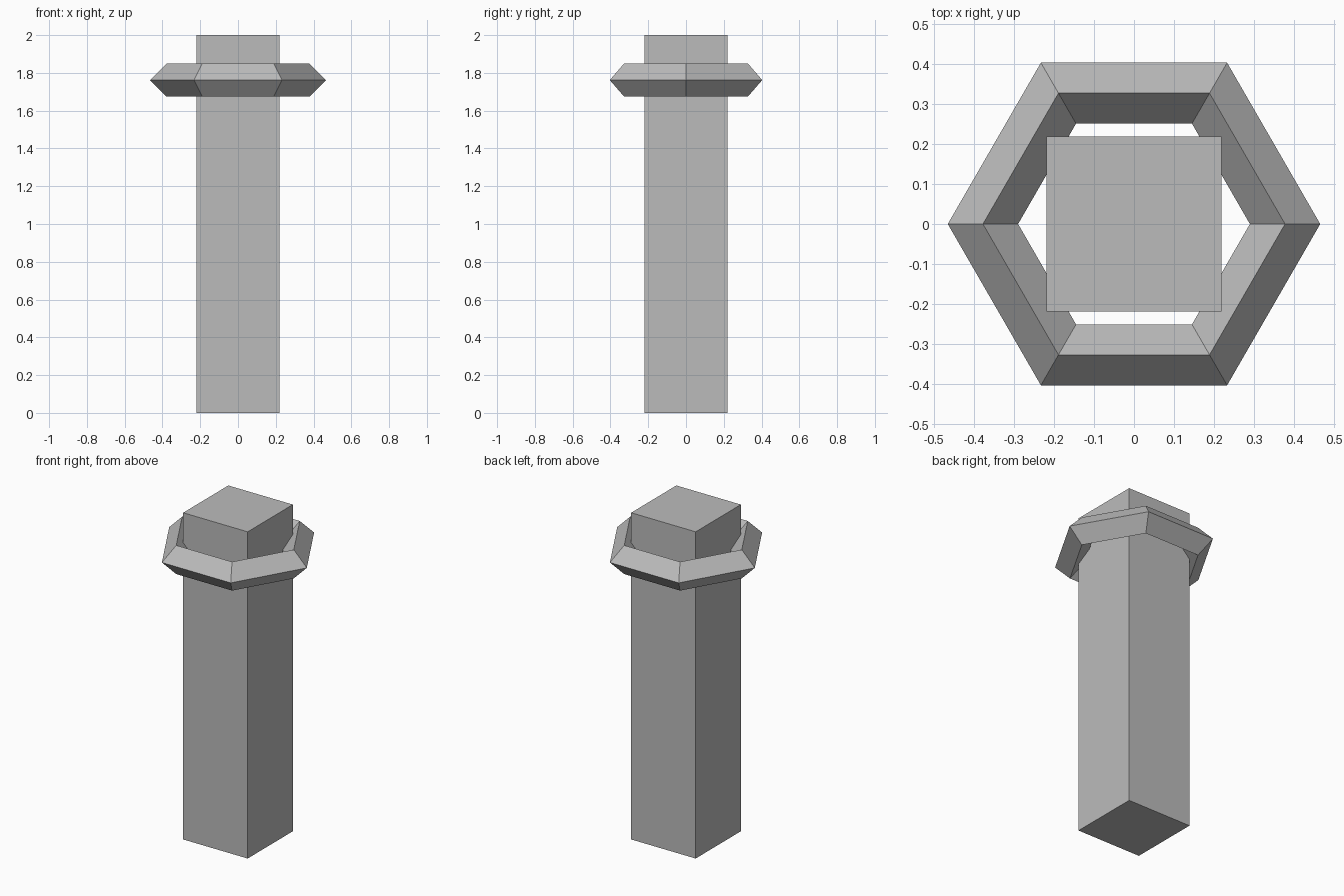
import bpy

# Remove the default cube
old = bpy.data.objects.get("Cube")
if old:
    bpy.data.objects.remove(old, do_unlink=True)

# Single plain grey
grey = bpy.data.materials.new("plain_grey")
grey.use_nodes = True
colour = (0.5, 0.5, 0.5, 1)
grey.diffuse_color = colour
grey.node_tree.nodes["Principled BSDF"].inputs["Base Color"].default_value = colour


def finish(name):
    obj = bpy.context.object
    obj.name = obj.data.name = name
    obj.data.materials.clear()
    obj.data.materials.append(grey)
    for face in obj.data.polygons:
        face.use_smooth = False
    return obj


# Square post standing on the ground
bpy.ops.mesh.primitive_cube_add(size=1, location=(0, 0, 1))
post = finish("post")
post.scale = (0.437, 0.437, 2)

# Six-sided collar ring with a diamond cross-section
bpy.ops.mesh.primitive_torus_add(
    major_segments=6, minor_segments=4,
    major_radius=0.378, minor_radius=0.088,
    location=(0, 0, 1.762))
finish("collar_ring")
